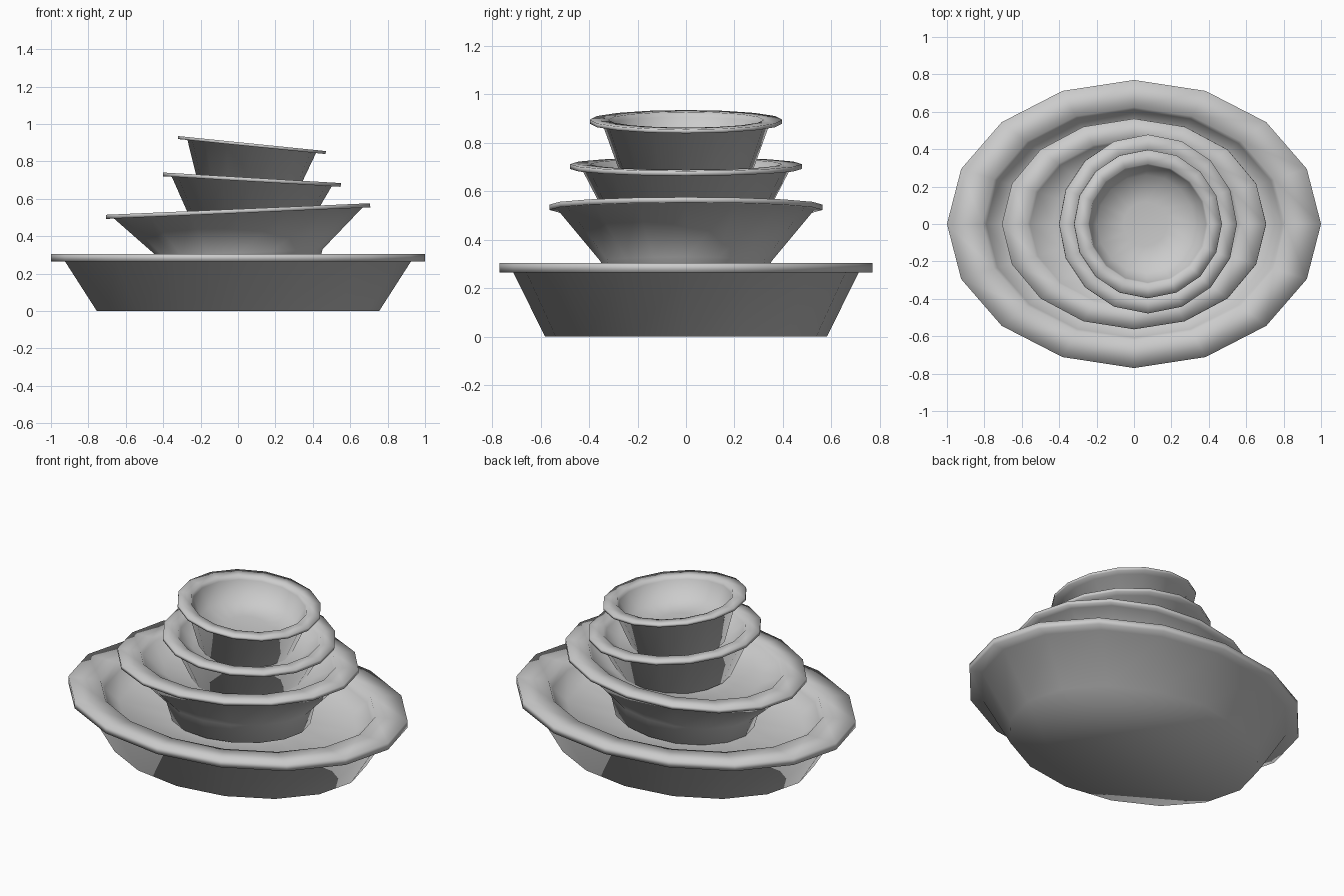
import bpy
import bmesh
from math import cos, sin, tau, radians

if "Cube" in bpy.data.objects:
    bpy.data.objects.remove(bpy.data.objects["Cube"])

SIDES = 16


def dish(name, centre, rx, ry, tilt, profile):
    """Lathe an elliptical dish; profile is (radius fraction, height below rim top)."""
    bm = bmesh.new()
    rings = []
    for r, z in profile:
        rings.append([bm.verts.new((rx * r * cos(tau * i / SIDES),
                                    ry * r * sin(tau * i / SIDES), z))
                      for i in range(SIDES)])
    for a, b in zip(rings, rings[1:]):
        for i in range(SIDES):
            j = (i + 1) % SIDES
            bm.faces.new((a[i], a[j], b[j], b[i]))
    # underside and inner floor
    bm.faces.new(rings[0][::-1])
    bm.faces.new(rings[-1])
    bmesh.ops.recalc_face_normals(bm, faces=bm.faces)
    for f in bm.faces:
        f.smooth = True
    mesh = bpy.data.meshes.new(name)
    bm.to_mesh(mesh)
    bm.free()
    ob = bpy.data.objects.new(name, mesh)
    bpy.context.collection.objects.link(ob)
    ob.location = centre
    ob.rotation_euler = (0, radians(tilt), 0)
    return ob


# wide bottom dish, level
dish("large_dish", (0, 0, 0.305), 1.0, 0.77, 0,
     [(0.755, -0.305), (0.925, -0.04), (1, -0.04), (1, 0),
      (0.81, 0), (0.79, -0.04), (0.70, -0.11), (0.35, -0.12)])

# second dish, tipped up to the right
dish("medium_dish", (0, 0, 0.545), 0.707, 0.563, -2.5,
     [(0.58, -0.35), (0.625, -0.235), (0.94, -0.022), (1, -0.022), (1, 0),
      (0.81, 0), (0.79, -0.02), (0.62, -0.075), (0.3, -0.085)])

# third bowl, tipped down to the right
dish("small_bowl", (0.075, 0, 0.712), 0.476, 0.478, 3.4,
     [(0.63, -0.27), (0.90, -0.02), (1, -0.02), (1, 0),
      (0.83, 0), (0.80, -0.02), (0.65, -0.075), (0.3, -0.085)])

# top bowl, tipped furthest
dish("top_bowl", (0.075, 0, 0.895), 0.397, 0.397, 5.8,
     [(0.65, -0.26), (0.87, -0.016), (1, -0.016), (1, 0),
      (0.81, 0), (0.79, -0.02), (0.66, -0.12), (0.3, -0.14)])
